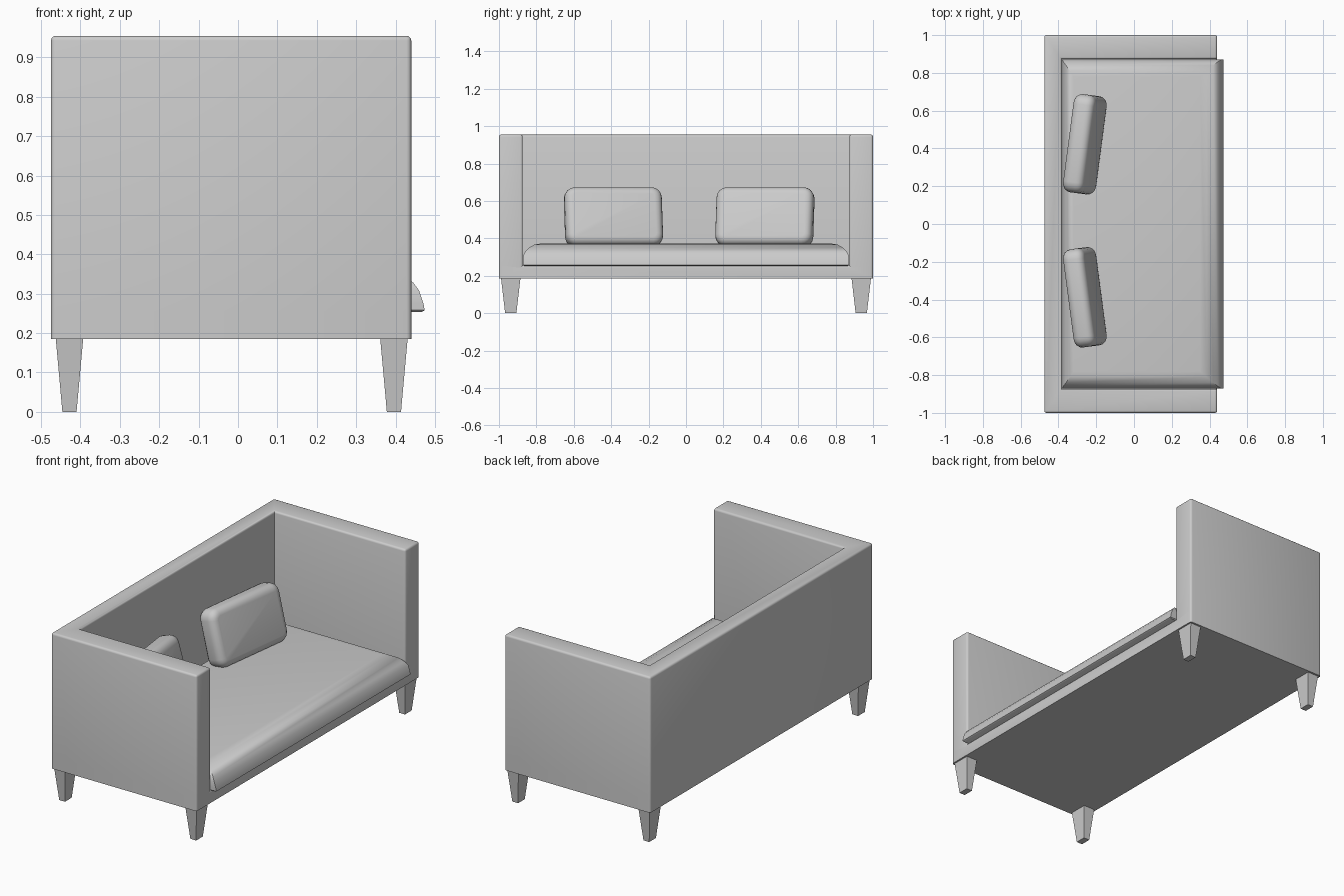
import bpy, bmesh
from math import radians
from mathutils import Vector, Matrix

if "Cube" in bpy.data.objects:
    bpy.data.objects.remove(bpy.data.objects["Cube"])


def finish(name, bm, angle=35, smooth=True):
    bmesh.ops.recalc_face_normals(bm, faces=bm.faces[:])
    mesh = bpy.data.meshes.new(name)
    bm.to_mesh(mesh)
    bm.free()
    obj = bpy.data.objects.new(name, mesh)
    bpy.context.collection.objects.link(obj)
    if smooth:
        bpy.ops.object.select_all(action='DESELECT')
        bpy.context.view_layer.objects.active = obj
        obj.select_set(True)
        bpy.ops.object.shade_smooth_by_angle(angle=radians(angle))
    return obj


def box(lo, hi):
    bm = bmesh.new()
    bmesh.ops.create_cube(bm, size=1)
    lo, hi = Vector(lo), Vector(hi)
    for v in bm.verts:
        v.co = (lo + hi) / 2 + v.co * (hi - lo)
    return bm


def loft(rings):
    # Stacked rectangles given as (x0, x1, y0, y1, z)
    bm = bmesh.new()
    loops = [[bm.verts.new(p) for p in ((a, c, z), (b, c, z), (b, d, z), (a, d, z))]
             for a, b, c, d, z in rings]
    for low, up in zip(loops, loops[1:]):
        for i in range(4):
            j = (i + 1) % 4
            bm.faces.new((low[i], low[j], up[j], up[i]))
    bm.faces.new(loops[0][::-1])
    bm.faces.new(loops[-1])
    return bm


# Frame: base slab whose rim is raised into the arms and back
BOTTOM, DECK, TOP = 0.185, 0.255, 0.955
bm = box((-0.475, -1, BOTTOM), (0.44, 1, DECK))
for co, no in (((0, 0.873, 0), (0, 1, 0)), ((0, -0.873, 0), (0, 1, 0)),
               ((-0.382, 0, 0), (1, 0, 0))):
    bmesh.ops.bisect_plane(bm, geom=bm.verts[:] + bm.edges[:] + bm.faces[:],
                           plane_co=co, plane_no=no)
rim = []
for f in bm.faces:
    c = f.calc_center_median()
    if c.z > DECK - 0.001 and (abs(c.y) > 0.873 or c.x < -0.382):
        rim.append(f)
raised = bmesh.ops.extrude_face_region(bm, geom=rim)['geom']
for v in raised:
    if isinstance(v, bmesh.types.BMVert):
        v.co.z = TOP
bmesh.ops.recalc_face_normals(bm, faces=bm.faces[:])
bmesh.ops.dissolve_limit(bm, angle_limit=radians(1), verts=bm.verts[:], edges=bm.edges[:])
soft = [e for e in bm.edges if e.is_convex and e.calc_face_angle(0) > 1
        and max(v.co.z for v in e.verts) > BOTTOM + 0.01]
bmesh.ops.bevel(bm, geom=soft, offset=0.012, segments=3, profile=0.5, affect='EDGES')
finish("sofa_frame", bm)

# Seat cushion: rounded over towards the top
finish("seat_cushion", loft([
    (-0.38, 0.466, -0.866, 0.866, 0.253),
    (-0.38, 0.474, -0.871, 0.871, 0.258),
    (-0.38, 0.471, -0.871, 0.871, 0.275),
    (-0.38, 0.460, -0.870, 0.870, 0.308),
    (-0.375, 0.445, -0.860, 0.860, 0.328),
    (-0.36, 0.420, -0.840, 0.840, 0.350),
    (-0.34, 0.385, -0.810, 0.810, 0.367),
    (-0.32, 0.350, -0.780, 0.780, 0.372)]), 40)

# Throw pillows: rounded slabs leaning on the back
for name, y, yaw in (("left_pillow", -0.388, 7.5), ("right_pillow", 0.422, -7.5)):
    bm = box((-0.058, -0.262, -0.16), (0.058, 0.262, 0.16))
    corners = [e for e in bm.edges if abs(e.verts[0].co.x - e.verts[1].co.x) > 0.05]
    bmesh.ops.bevel(bm, geom=corners, offset=0.055, segments=4, profile=0.5, affect='EDGES')
    rims = [e for e in bm.edges if abs(e.verts[0].co.x - e.verts[1].co.x) < 0.01]
    bmesh.ops.bevel(bm, geom=rims, offset=0.04, segments=4, profile=0.5, affect='EDGES')
    turn = Matrix.Rotation(radians(yaw), 4, 'Z') @ Matrix.Rotation(radians(-15), 4, 'Y')
    bm.transform(Matrix.Translation((-0.26, y, 0.513)) @ turn)
    finish(name, bm, 45)

# Tapered legs
for side, sy in (("left", -1), ("right", 1)):
    for end, x in (("back", -0.428), ("front", 0.396)):
        y = sy * 0.937
        finish(f"{end}_{side}_leg", loft([
            (x - 0.018, x + 0.018, y - 0.03, y + 0.03, 0),
            (x - 0.035, x + 0.035, y - 0.052, y + 0.052, BOTTOM + 0.003)]), smooth=False)
